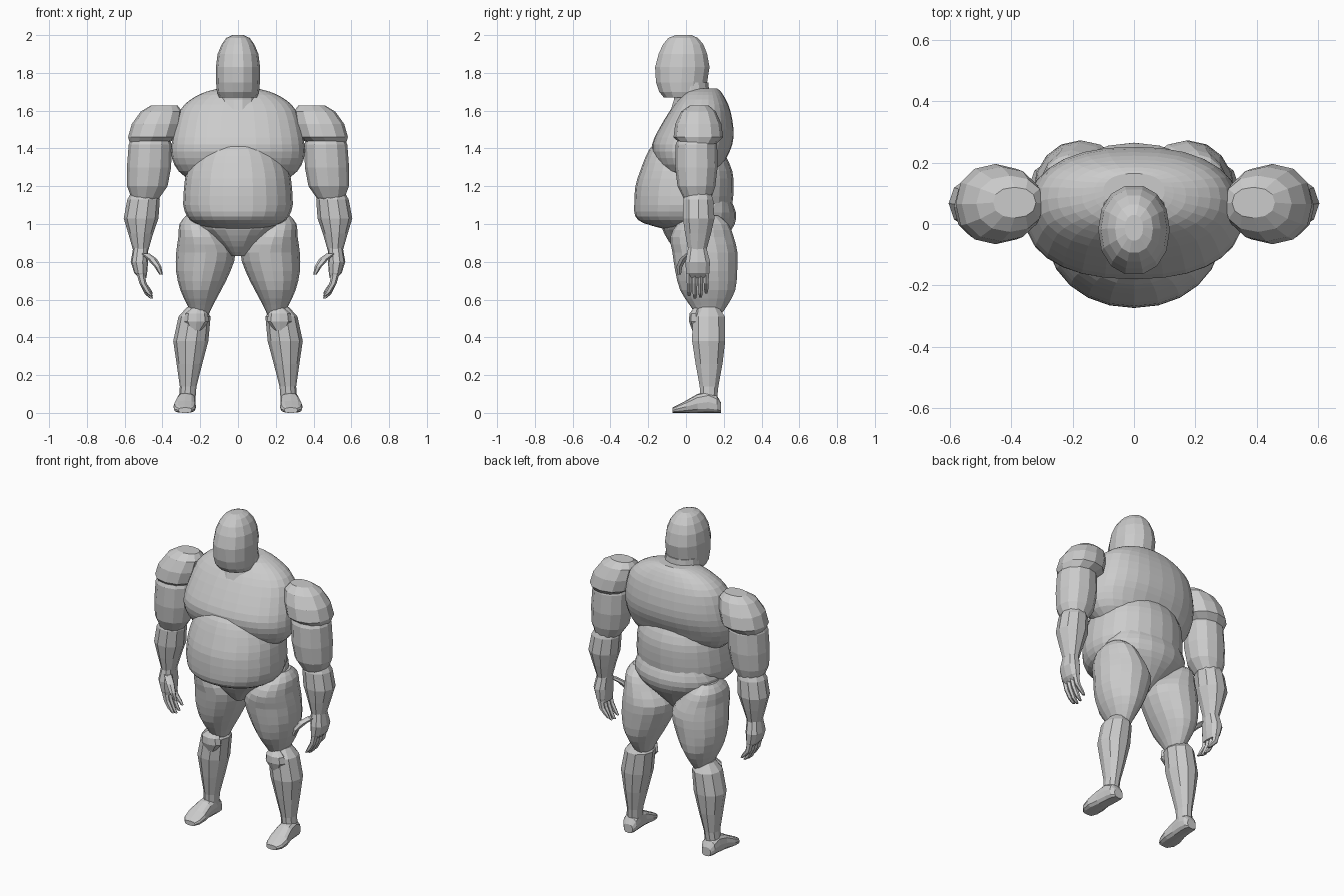
import bpy, bmesh, math


def smooth_rings(rings, steps):
    """Catmull-Rom interpolation between rings."""
    out = []
    last = len(rings) - 1
    for i in range(last):
        p0, p1 = rings[max(i - 1, 0)], rings[i]
        p2, p3 = rings[i + 1], rings[min(i + 2, last)]
        for s in range(steps):
            t = s / steps
            out.append([0.5 * (2 * b + (c - a) * t + (2 * a - 5 * b + 4 * c - d) * t * t
                               + (3 * b - a - 3 * c + d) * t ** 3)
                        for a, b, c, d in zip(p0, p1, p2, p3)])
    return out + [rings[-1]]


def loft(name, rings, n=12, power=2.0, steps=1, mirror=False, along_y=False):
    """Skin rings (cx, cy, cz, rx, ry) into a closed flat-shaded body."""
    bm = bmesh.new()
    loops = []
    for cx, cy, cz, ru, rv in smooth_rings(rings, steps):
        loop = []
        for k in range(n):
            a = 2 * math.pi * k / n
            c, s = math.cos(a), math.sin(a)
            u = ru * math.copysign(abs(c) ** (2 / power), c)
            v = rv * math.copysign(abs(s) ** (2 / power), s)
            co = (cx + u, cy, cz + v) if along_y else (cx + u, cy + v, cz)
            loop.append(bm.verts.new(co))
        loops.append(loop)
    for a, b in zip(loops, loops[1:]):
        for k in range(n):
            j = (k + 1) % n
            bm.faces.new((a[k], a[j], b[j], b[k]))
    bm.faces.new(loops[0])
    bm.faces.new(loops[-1])
    bmesh.ops.recalc_face_normals(bm, faces=bm.faces)
    me = bpy.data.meshes.new(name)
    bm.to_mesh(me)
    bm.free()
    ob = bpy.data.objects.new(name, me)
    bpy.context.collection.objects.link(ob)
    if mirror:
        mod = ob.modifiers.new("Mirror", 'MIRROR')
        mod.use_mirror_merge = False
    return ob


def body(rows):
    """Rows (z, front y, back y, half width) to centred rings."""
    return [(0, (f + b) / 2, z, w, (b - f) / 2) for z, f, b, w in rows]


# Head and neck
loft("head", body([(2.0, -.055, .03, .03), (1.985, -.095, .065, .062), (1.95, -.125, .095, .087),
                   (1.9, -.148, .115, .108), (1.83, -.167, .128, .117), (1.75, -.162, .115, .116),
                   (1.70, -.145, .10, .112), (1.67, -.12, .08, .10)]), n=14, power=2.15)
loft("neck", body([(1.75, -.07, .12, .105), (1.66, -.065, .13, .112), (1.6, -.085, .14, .11),
                   (1.57, -.04, .12, .06)]), n=14)

# Torso
loft("chest", body([(1.717, .05, .165, .10), (1.70, .0, .185, .17), (1.66, -.04, .21, .25),
                    (1.60, -.085, .235, .308), (1.5, -.145, .252, .338), (1.42, -.18, .245, .352),
                    (1.35, -.17, .215, .35), (1.28, -.13, .18, .315), (1.22, -.05, .12, .24)]),
     n=28, power=2.3, steps=2)
loft("belly", body([(1.44, -.13, .12, .12), (1.41, -.182, .17, .18), (1.36, -.212, .21, .235),
                    (1.28, -.243, .245, .272), (1.2, -.268, .252, .285), (1.1, -.274, .245, .29),
                    (1.04, -.268, .225, .268), (1.005, -.225, .2, .23), (.975, -.12, .14, .15)]),
     n=24, power=2.1, steps=2)
loft("pelvis", body([(1.12, .0, .24, .23), (1.06, -.1, .265, .265), (1.0, -.13, .258, .255),
                     (.94, -.11, .22, .17), (.88, -.07, .165, .09), (.83, -.02, .12, .035)]),
     n=20, steps=2)

# Legs
loft("thigh", [(.225, .10, 1.045, .05, .07), (.215, .09, 1.0, .095, .135), (.19, .085, .93, .126, .168),
               (.17, .10, .85, .157, .172), (.184, .107, .75, .144, .164), (.197, .115, .65, .108, .146),
               (.2, .12, .57, .068, .10), (.2, .12, .52, .045, .065)],
     n=16, steps=2, mirror=True)
loft("knee", [(.215, .06, .555, .03, .02), (.22, .052, .525, .06, .034), (.22, .052, .485, .066, .036),
              (.225, .055, .43, .025, .02)], n=8, mirror=True)
loft("shin", [(.225, .12, .56, .045, .055), (.23, .12, .51, .085, .09), (.25, .12, .38, .093, .092),
              (.257, .122, .26, .068, .075), (.264, .122, .14, .044, .052), (.27, .12, .06, .044, .045)],
     n=10, mirror=True)
foot = [(.185, .268, .03, .055), (.165, .27, .045, .09), (.12, .272, .048, .115), (.06, .277, .05, .10),
        (.0, .282, .06, .065), (-.045, .283, .055, .042), (-.072, .28, .035, .028)]
loft("foot", [(cx, y, top / 2, w, top / 2) for y, cx, w, top in foot],
     n=12, power=2.8, mirror=True, along_y=True)

# Arms
loft("shoulder", [(.39, .07, 1.628, .07, .05), (.405, .066, 1.595, .11, .092), (.432, .065, 1.53, .13, .122),
                  (.452, .065, 1.46, .13, .131), (.475, .065, 1.42, .095, .09)],
     n=12, power=2.2, mirror=True)
loft("upper_arm", [(.46, .06, 1.5, .08, .08), (.465, .055, 1.42, .114, .11), (.471, .055, 1.3, .117, .112),
                   (.48, .055, 1.2, .107, .10), (.49, .06, 1.14, .075, .075), (.495, .06, 1.11, .05, .05)],
     n=12, power=2.1, mirror=True)
loft("forearm", [(.492, .065, 1.19, .06, .06), (.5, .065, 1.13, .086, .083), (.513, .067, 1.03, .092, .088),
                 (.515, .064, .95, .066, .072), (.515, .06, .86, .04, .05)], n=10, mirror=True)

# Hands
loft("palm", [(.515, .06, .875, .04, .05), (.522, .062, .80, .046, .068), (.515, .062, .74, .034, .064),
              (.505, .062, .715, .02, .055)], n=10, power=2.4, mirror=True)
for i, drop in enumerate((.0, .012, .008, -.015)):
    y = .017 + .03 * i
    loft("finger", [(.515, y, .735, .021, .016), (.503, y, .685, .019, .015),
                    (.477, y, .64 - drop, .016, .013), (.458, y, .618 - drop, .008, .008)],
         n=6, mirror=True)
loft("thumb", [(.495, .02, .845, .025, .022), (.455, -.015, .815, .026, .022),
               (.425, -.035, .775, .019, .018), (.407, -.035, .732, .009, .01)], n=6, mirror=True)
